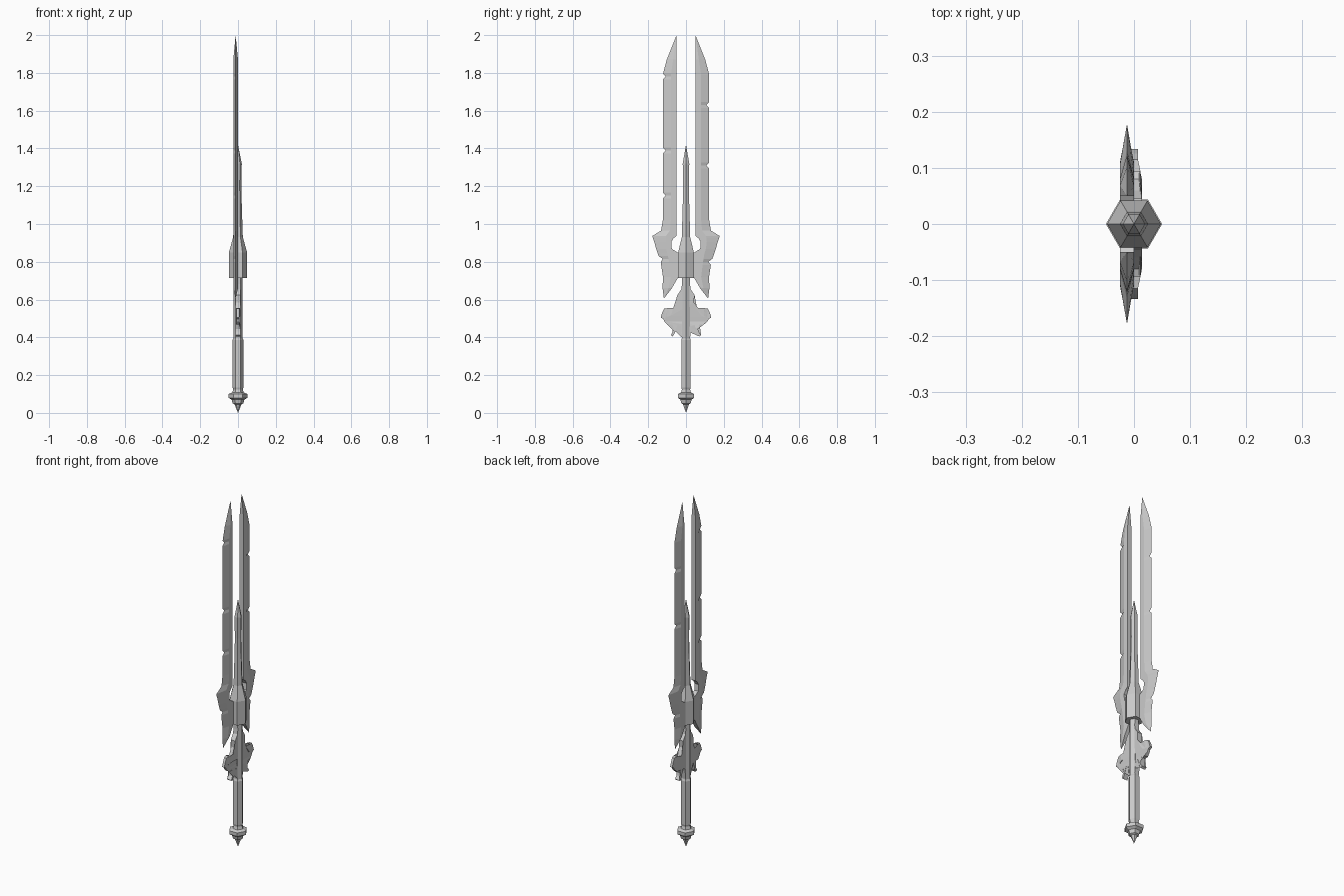
import bpy, bmesh, math

if "Cube" in bpy.data.objects:
    bpy.data.objects.remove(bpy.data.objects["Cube"])


def finish(bm, name):
    bmesh.ops.remove_doubles(bm, verts=bm.verts[:], dist=1e-4)
    bmesh.ops.recalc_face_normals(bm, faces=bm.faces[:])
    me = bpy.data.meshes.new(name)
    bm.to_mesh(me)
    bm.free()
    ob = bpy.data.objects.new(name, me)
    bpy.context.collection.objects.link(ob)
    return ob


def loft(name, sections):
    """Skin a stack of closed sections and cap both ends."""
    bm = bmesh.new()
    rings = [[bm.verts.new(p) for p in s] for s in sections]
    n = len(rings[0])
    for a, b in zip(rings, rings[1:]):
        for i in range(n):
            j = (i + 1) % n
            bm.faces.new((a[i], a[j], b[j], b[i]))
    bm.faces.new(rings[0])
    bm.faces.new(rings[-1])
    return finish(bm, name)


def hex_stack(name, rows):
    """Six-sided turned part from (z, radius) rows."""
    return loft(name, [[(r * math.cos(i * math.pi / 3), r * math.sin(i * math.pi / 3), z)
                        for i in range(6)] for z, r in rows])


# Hexagonal handle parts
hex_stack("pommel", [(0, 0), (.045, .018), (.05, .028), (.07, .034), (.08, .05),
                     (.1, .05), (.108, .03), (.125, .025)])
hex_stack("grip", [(.12, .024), (.135, .029), (.385, .029), (.395, .025)])
hex_stack("neck", [(.39, .025), (.72, .025)])
hex_stack("collar", [(.715, .048), (.85, .048), (.94, .023)])
hex_stack("center_spike", [(.85, .027), (.95, .025), (1.1, .02), (1.2, .018),
                           (1.32, .02), (1.42, 0)])

# Blades: z, inner edge, ridge, cutting edge, half thickness
T = .0125
ROWS = [(.605, .117, .117, .117, 0), (.66, .075, .092, .124, T), (.72, .04, .08, .122, T),
        (.8, .035, .09, .134, T), (.845, .038, .098, .15, T), (.868, .075, .105, .158, T),
        (.905, .078, .11, .168, T), (.925, .066, .108, .175, T), (.937, .05, .106, .178, T),
        (.965, .05, .085, .132, T), (1.02, .05, .08, .123, T), (1.79, .05, .08, .123, T),
        (1.87, .05, .068, .102, T), (2.0, .05, .05, .05, 0)]


def row_at(z):
    for a, b in zip(ROWS, ROWS[1:]):
        if a[0] <= z <= b[0]:
            f = (z - a[0]) / (b[0] - a[0])
            return [p + (q - p) * f for p, q in zip(a, b)]


def blade(name, side, notches):
    rows = [list(r) for r in ROWS if all(abs(r[0] - z) > .017 for z in notches)]
    for z in notches:
        mid = row_at(z)
        mid[3] -= .016
        rows += [row_at(z - .016), mid, row_at(z + .016)]
    rows.sort()
    loft(name, [[(-T - t, side * a, z), (-T - t, side * r, z), (-T, side * e, z),
                 (-T + t, side * r, z), (-T + t, side * a, z)] for z, a, r, e, t in rows])


blade("right_blade", 1, [.8, 1.31, 1.63])
blade("left_blade", -1, [.815, 1.15, 1.39, 1.78])

# Hooked guard: half outline in (y, z), thinner toward the hooks
HALF = [(.02, .70), (.024, .655), (.045, .625), (.042, .585), (.06, .545), (.08, .515),
        (.1, .508), (.113, .525), (.109, .542), (.094, .555), (.115, .552), (.126, .53), (.134, .505),
        (.122, .507), (.115, .485), (.095, .468), (.072, .468), (.064, .445), (.078, .412),
        (.06, .41), (.068, .42), (.055, .44), (.045, .465), (.03, .46), (.022, .40)]
HALF[13] = (.120, .497)
HALF[18:21] = [(.066, .43), (.08, .412), (.07, .405), (.058, .425)]
outline = HALF + [(-y, z) for y, z in reversed(HALF)]
bm = bmesh.new()
layers = []
for s in (-1, 1):
    layers.append([bm.verts.new((s * (.014 - .007 * min(1, max(0, (abs(y) - .085) / .025))), y, z))
                   for y, z in outline])
n = len(outline)
for i in range(n):
    j = (i + 1) % n
    bm.faces.new((layers[0][i], layers[0][j], layers[1][j], layers[1][i]))
caps = [bm.faces.new(layer) for layer in layers]
bmesh.ops.triangulate(bm, faces=caps)
finish(bm, "guard")
